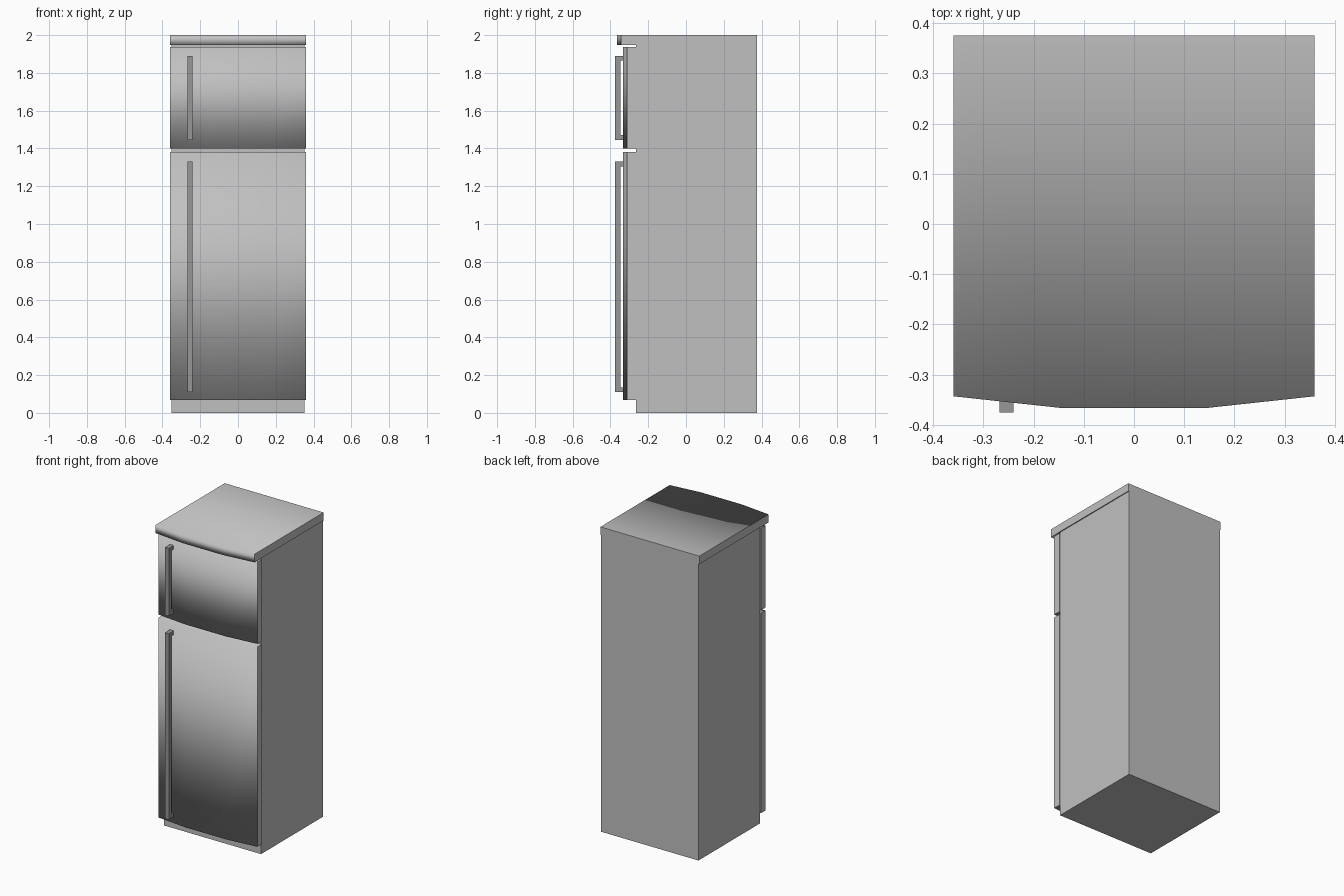
import bpy
import bmesh

cube = bpy.data.objects.get("Cube")
if cube:
    bpy.data.objects.remove(cube, do_unlink=True)


def make_material(name, value):
    mat = bpy.data.materials.new(name)
    mat.use_nodes = True
    color = (value, value, value, 1)
    mat.diffuse_color = color
    mat.node_tree.nodes["Principled BSDF"].inputs["Base Color"].default_value = color
    return mat


body_grey = make_material("light grey", 0.53)
handle_grey = make_material("dark grey", 0.31)


def prism(name, outline, z0, z1, mat, soft=False):
    """Extrude a plan outline; soft blends the front into the top and bottom."""
    bm = bmesh.new()
    base = bm.faces.new([bm.verts.new((x, y, z0)) for x, y in outline])
    top = bmesh.ops.extrude_face_region(bm, geom=[base], use_keep_orig=True)
    bmesh.ops.translate(bm, vec=(0, 0, z1 - z0),
                        verts=[g for g in top["geom"] if isinstance(g, bmesh.types.BMVert)])
    bmesh.ops.recalc_face_normals(bm, faces=bm.faces)
    bm.normal_update()
    if soft:
        for face in bm.faces:
            face.smooth = True
            # Sides and back stay crisp
            if abs(face.normal.x) > 0.9 or face.normal.y > 0.9:
                for edge in face.edges:
                    edge.smooth = False
    mesh = bpy.data.meshes.new(name)
    bm.to_mesh(mesh)
    bm.free()
    mesh.materials.append(mat)
    obj = bpy.data.objects.new(name, mesh)
    bpy.context.collection.objects.link(obj)
    return obj


def rectangle(x0, x1, y0, y1):
    return [(x0, y0), (x1, y0), (x1, y1), (x0, y1)]


def bowed(y_side, y_front, y_back, half=0.359, flat=0.147):
    """Plan outline with a three-sided bulging front."""
    return [(-half, y_side), (-flat, y_front), (flat, y_front),
            (half, y_side), (half, y_back), (-half, y_back)]


# Cabinet and overhanging top
prism("cabinet", rectangle(-0.353, 0.353, -0.265, 0.375), 0, 1.947, body_grey)
prism("top_panel", bowed(-0.343, -0.366, 0.375), 1.947, 2, body_grey, soft=True)

# Doors, each with a bar handle on two posts
for name, z0, z1, h0, h1 in (("freezer", 1.4, 1.938, 1.445, 1.89),
                             ("fridge", 0.068, 1.38, 0.11, 1.33)):
    prism(name + "_door", bowed(-0.312, -0.334, -0.265), z0, z1, body_grey, soft=True)
    prism(name + "_handle_bar", rectangle(-0.268, -0.24, -0.375, -0.346), h0, h1, handle_grey)
    for end, p0 in (("lower", h0), ("upper", h1 - 0.025)):
        prism(f"{name}_handle_{end}_post", rectangle(-0.268, -0.24, -0.346, -0.315),
              p0, p0 + 0.025, handle_grey)
